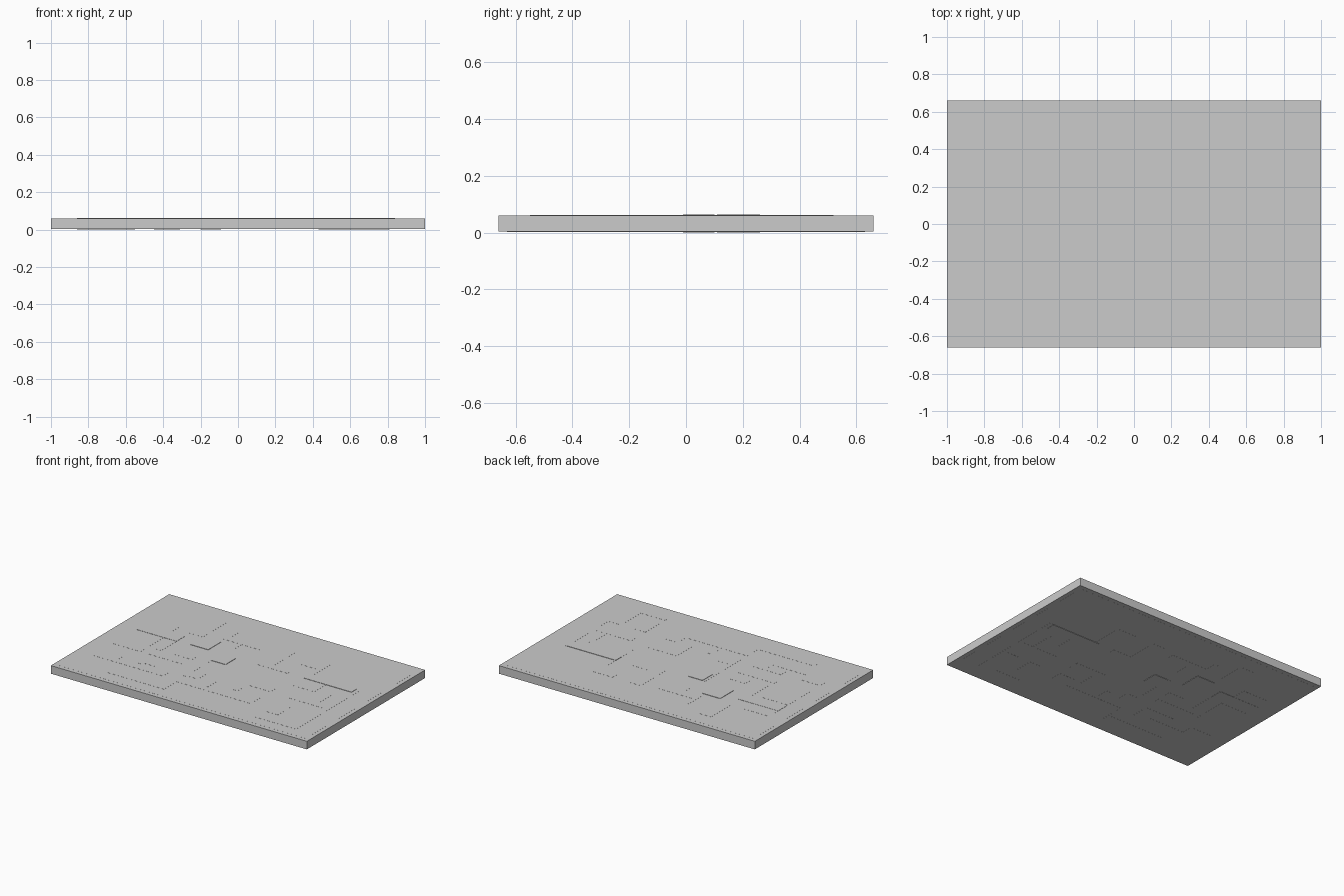
import bpy, bmesh
from mathutils import Vector

LOW, HIGH = 0.003, 0.060      # faces of the slab
MID = (LOW + HIGH) / 2


def boxes(name, items):
    """One object made of axis-aligned boxes given as (x0, x1, y0, y1, z0, z1)."""
    bm = bmesh.new()
    for x0, x1, y0, y1, z0, z1 in items:
        cube = bmesh.ops.create_cube(bm, size=1)
        for v in cube["verts"]:
            v.co = Vector(((x0 + x1) / 2 + v.co.x * (x1 - x0),
                           (y0 + y1) / 2 + v.co.y * (y1 - y0),
                           (z0 + z1) / 2 + v.co.z * (z1 - z0)))
    mesh = bpy.data.meshes.new(name)
    bm.to_mesh(mesh)
    bm.free()
    ob = bpy.data.objects.new(name, mesh)
    bpy.context.collection.objects.link(ob)
    return ob


def inlay(name, *rects, rise=0.001):
    """Thin motif of rectangles (x0, x1, y0, y1), repeated on top and underside."""
    ob = boxes(name, [(*r, HIGH - 0.001, HIGH + rise) for r in rects])
    for v in list(ob.data.vertices):
        v.co.z -= MID
    ob.location.z = MID
    mirror = ob.modifiers.new("both_faces", "MIRROR")
    mirror.use_axis = (False, False, True)
    return ob


# Main slab and the hair-thin field on its faces
boxes("slab", [(-1, 1, -0.66, 0.66, LOW, HIGH)])
inlay("field_panel", (-0.97, 0.97, -0.63, 0.63), rise=0.0004)

# Left side motifs
inlay("upper_left_hook", (-0.86, -0.66, 0.20, 0.30), (-0.59, -0.55, -0.07, 0.10))
inlay("left_bar", (-0.86, -0.55, 0.10, 0.20), rise=0.002)
inlay("tall_block", (-0.56, -0.45, 0.25, 0.52))
inlay("square_block", (-0.45, -0.31, 0.11, 0.26), rise=0.003)
inlay("left_block", (-0.86, -0.65, -0.16, 0.09))
inlay("short_bars", (-0.45, -0.31, -0.07, -0.02), (-0.60, -0.31, -0.16, -0.13))
inlay("lower_left_spiral",
      (-0.86, -0.70, -0.35, -0.27), (-0.86, -0.32, -0.38, -0.35),
      (-0.43, -0.32, -0.35, -0.26), (-0.56, -0.43, -0.29, -0.26),
      (-0.56, -0.52, -0.31, -0.29))

# Centre motifs
inlay("upper_cross", (-0.33, -0.30, 0.36, 0.44), (-0.33, -0.02, 0.30, 0.36),
      (-0.20, -0.18, 0.18, 0.30))
inlay("centre_block", (-0.20, -0.09, -0.01, 0.10), rise=0.003)
inlay("centre_stem", (-0.22, -0.20, -0.30, 0.10), (-0.20, -0.11, -0.29, -0.20))
inlay("step_band", (0.26, 0.38, -0.37, -0.28), (-0.22, 0.38, -0.40, -0.37),
      (-0.22, -0.20, -0.54, -0.40), (-0.66, -0.20, -0.54, -0.49))
inlay("small_tab", (-0.02, 0.01, -0.35, -0.26))
inlay("upper_l_shape", (0.08, 0.17, 0.17, 0.39), (0.08, 0.31, 0.11, 0.17))
inlay("lower_l_shape", (0.15, 0.38, -0.18, -0.11), (0.15, 0.20, -0.29, -0.18))

# Right side motifs
inlay("right_hook", (0.30, 0.46, 0.27, 0.39), (0.43, 0.46, 0.17, 0.27),
      (0.43, 0.61, -0.02, 0.11))
inlay("right_bar", (0.43, 0.81, 0.11, 0.17), rise=0.003)
inlay("right_frame", (0.81, 0.84, -0.55, 0.17), (0.52, 0.81, -0.55, -0.51))
inlay("right_inner_l", (0.71, 0.73, -0.13, 0.04), (0.52, 0.81, -0.19, -0.13))
inlay("right_lower_blocks", (0.52, 0.62, -0.44, -0.29), (0.71, 0.81, -0.51, -0.29))
